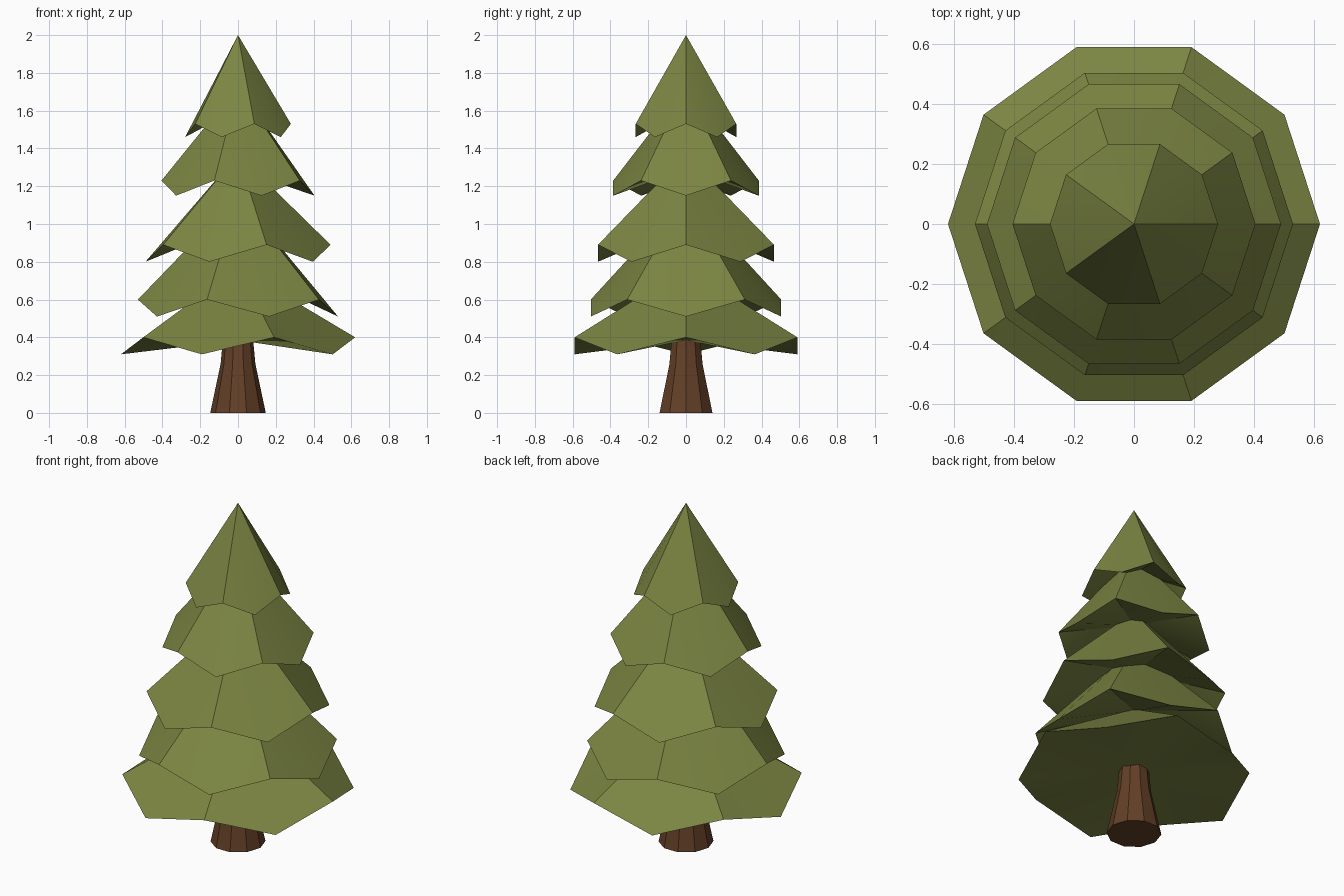
import bpy, bmesh, math

if "Cube" in bpy.data.objects:
    bpy.data.objects.remove(bpy.data.objects["Cube"])

SIDES = 10


def material(name, rgb):
    m = bpy.data.materials.new(name)
    m.diffuse_color = (*rgb, 1)
    m.use_nodes = True
    m.node_tree.nodes["Principled BSDF"].inputs["Base Color"].default_value = m.diffuse_color
    return m


green = material("foliage green", (0.20, 0.235, 0.055))
brown = material("bark brown", (0.125, 0.05, 0.02))


def ring(bm, radius, heights):
    """Ten-sided ring whose heights repeat around it."""
    return [bm.verts.new((radius * math.cos(math.tau * k / SIDES),
                          radius * math.sin(math.tau * k / SIDES),
                          heights[k % len(heights)])) for k in range(SIDES)]


def finish(bm, name, mat):
    bmesh.ops.recalc_face_normals(bm, faces=bm.faces)
    me = bpy.data.meshes.new(name)
    bm.to_mesh(me)
    bm.free()
    me.materials.append(mat)
    ob = bpy.data.objects.new(name, me)
    bpy.context.collection.objects.link(ob)
    bpy.ops.object.select_all(action='DESELECT')
    ob.select_set(True)
    bpy.context.view_layer.objects.active = ob
    bpy.ops.object.shade_smooth_by_angle(angle=math.radians(30))


def tier(name, radius, heights, apex, hollow):
    """Zigzag-rimmed cone with a hollow underside."""
    bm = bmesh.new()
    rim = ring(bm, radius, heights)
    for z in (apex, hollow):
        tip = bm.verts.new((0, 0, z))
        for k in range(SIDES):
            bm.faces.new((rim[k], rim[(k + 1) % SIDES], tip))
    finish(bm, name, green)


# Foliage: the zigzag flips from one tier to the next
tier("foliage_tier_1", 0.62, (0.40, 0.31), 0.77, 0.385)
tier("foliage_tier_2", 0.53, (0.51, 0.60), 1.15, 0.76)
tier("foliage_tier_3", 0.49, (0.89, 0.80), 1.37, 1.00)
tier("foliage_tier_4", 0.405, (1.15, 1.23), 1.73, 1.29)
tier("foliage_tier_5", 0.28, (1.53, 1.46), 2.00, 1.61)

# Trunk: flared at the foot
bm = bmesh.new()
rings = [ring(bm, r, (z,)) for r, z in ((0.147, 0), (0.092, 0.26), (0.077, 0.42))]
for a, b in zip(rings, rings[1:]):
    for k in range(SIDES):
        n = (k + 1) % SIDES
        bm.faces.new((a[k], a[n], b[n], b[k]))
bm.faces.new(rings[0])
bm.faces.new(rings[-1])
finish(bm, "trunk", brown)
